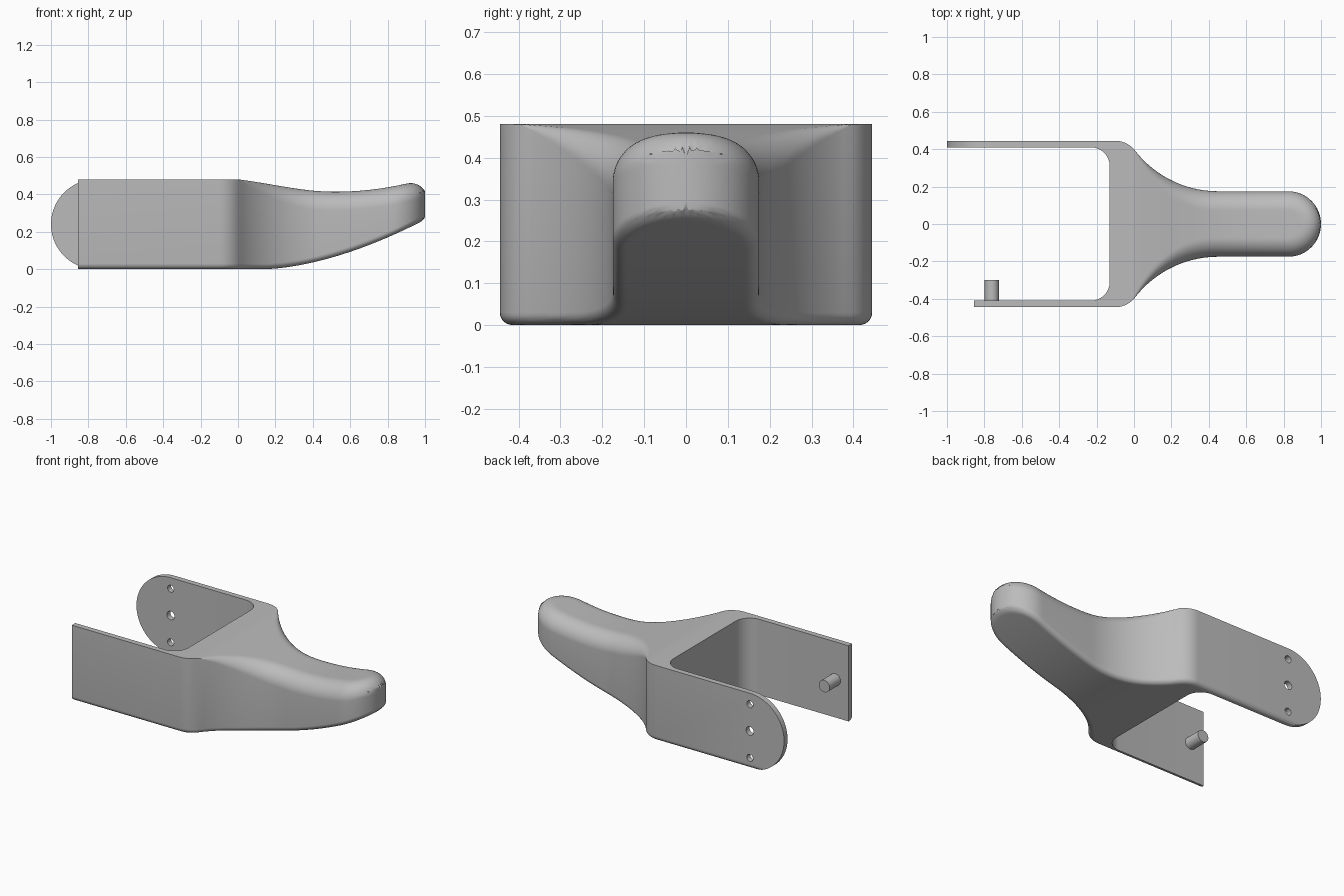
import bpy, bmesh, math

cube = bpy.data.objects.get("Cube")
if cube:
    bpy.data.objects.remove(cube, do_unlink=True)

# Material
grey = bpy.data.materials.new("plain_grey")
grey.use_nodes = True
grey.diffuse_color = (0.5, 0.5, 0.5, 1)
grey.node_tree.nodes["Principled BSDF"].inputs["Base Color"].default_value = (0.5, 0.5, 0.5, 1)

HALF, ARM_IN, GRIP, TIP = 0.445, 0.41, 0.175, 0.825
MID_Z, HOLE_X = 0.24, -0.76


def half_width(x):
    """Plan outline: straight arms, rounded shoulder, concave neck, round grip end."""
    if x < -0.1:
        return HALF
    if x < 0:
        r = 0.134
        return HALF - r + math.sqrt(r * r - (x + 0.1) ** 2)
    if x < 0.45:
        r = 0.5625
        return GRIP + r - math.sqrt(r * r - (0.45 - x) ** 2)
    if x < TIP:
        return GRIP
    return math.sqrt(max(0, GRIP ** 2 - (x - TIP) ** 2))


def top_z(x):
    dip = 0.52
    if x < 0:
        return 0.48
    if x > dip:
        return 0.414 + 0.3 * (x - dip) ** 2
    u = x / dip
    return 0.414 + 0.033 * ((1 - u) ** 2 + 0.5 + 0.5 * math.cos(math.pi * u))


def bottom_z(x):
    return 0.265 * (max(0, x - 0.13) / 0.87) ** 1.7


def rounding(d, r):
    """Height lost to an edge round of radius r at distance d from the outline."""
    return 0 if d >= r else r * (1 - math.sqrt(max(0, 1 - (1 - d / r) ** 2)))


def make_object(name, bm):
    bmesh.ops.recalc_face_normals(bm, faces=bm.faces[:])
    mesh = bpy.data.meshes.new(name)
    bm.to_mesh(mesh)
    bm.free()
    obj = bpy.data.objects.new(name, mesh)
    mesh.materials.append(grey)
    bpy.context.collection.objects.link(obj)
    return obj


def prism(name, points, axis, lo, hi):
    """Extrude a plan (axis z) or side (axis y) outline between lo and hi."""
    bm = bmesh.new()
    place = lambda a, b, c: (a, b, c) if axis == "z" else (a, c, b)
    low, high = ([bm.verts.new(place(a, b, c)) for a, b in points] for c in (lo, hi))
    bm.faces.new(low)
    bm.faces.new(high)
    n = len(points)
    for i in range(n):
        j = (i + 1) % n
        bm.faces.new((low[i], low[j], high[j], high[i]))
    return make_object(name, bm)


def arc(cx, cy, r, a0, a1, n):
    angles = [math.radians(a0 + (a1 - a0) * i / n) for i in range(n + 1)]
    return [(cx + r * math.cos(a), cy + r * math.sin(a)) for a in angles]


def circle(cx, cy, r, n=32):
    return arc(cx, cy, r, 0, 360, n)[:-1]


# Solid body: cross-sections lofted along x
stations = [-1.1] + [-0.1 + (TIP + 0.1) * i / 55 for i in range(56)]
stations += [TIP + GRIP * math.sin(math.pi / 2 * i / 16) for i in range(1, 17)]
edge = [(x, half_width(x)) for x in [-0.2 + 1.2 * i / 300 for i in range(301)] + stations]
spread = [math.sin(math.pi / 2 * (i / 22 - 1)) for i in range(45)]

bm = bmesh.new()
rings = []
for x in stations:
    w = half_width(x)
    t = min(1, max(0, x / 0.4))
    top_r, low_r = 0.1 * t * (2 - t), 0.03
    upper, lower = [], []
    for s in spread:
        y = w * s
        d = min(w - abs(y), min(math.hypot(x - ex, abs(y) - ey) for ex, ey in edge))
        upper.append(bm.verts.new((x, y, top_z(x) - rounding(d, top_r))))
        lower.append(bm.verts.new((x, y, bottom_z(x) + rounding(d, low_r))))
    rings.append(upper + lower[::-1])
for a, b in zip(rings, rings[1:]):
    for i in range(len(a)):
        j = (i + 1) % len(a)
        bm.faces.new((a[i], a[j], b[j], b[i]))
bm.faces.new(rings[0])
bmesh.ops.remove_doubles(bm, verts=bm.verts[:], dist=0.00002)
body = make_object("forked_handle", bm)

# Cutters: fork opening, short arm end, round arm end, three holes
opening = [(-1.3, -ARM_IN)] + arc(-0.23, -0.31, 0.1, -90, 0, 12)
opening += arc(-0.23, 0.31, 0.1, 0, 90, 12) + [(-1.3, ARM_IN)]
cutters = [
    prism("fork_opening_cutter", opening, "z", -0.2, 0.8),
    prism("short_arm_cutter", [(-1.3, -0.6), (-0.855, -0.6), (-0.855, 0), (-1.3, 0)], "z", -0.2, 0.8),
    prism("round_end_cutter", [(-1.3, -0.1), (HOLE_X, -0.1)]
          + arc(HOLE_X, MID_Z, 0.24, 270, 90, 40) + [(HOLE_X, 0.6), (-1.3, 0.6)], "y", 0.3, 0.6),
]
for dz, r in ((-0.17, 0.022), (0, 0.027), (0.17, 0.022)):
    cutters.append(prism("hole_cutter", circle(HOLE_X, MID_Z + dz, r), "y", 0.3, 0.6))

bpy.context.view_layer.objects.active = body
for cutter in cutters:
    cutter.hide_render = True
    mod = body.modifiers.new("cut", "BOOLEAN")
    mod.operation, mod.solver, mod.object = "DIFFERENCE", "EXACT", cutter
    bpy.ops.object.modifier_apply(modifier=mod.name)
    bpy.data.objects.remove(cutter, do_unlink=True)

# Pivot peg on the short arm
peg = prism("pivot_peg", circle(HOLE_X, MID_Z, 0.038), "y", -0.42, -0.30)

# Smooth shading with sharp edges kept
for obj in (body, peg):
    bpy.ops.object.select_all(action="DESELECT")
    obj.select_set(True)
    bpy.context.view_layer.objects.active = obj
    bpy.ops.object.shade_smooth_by_angle(angle=math.radians(35))
